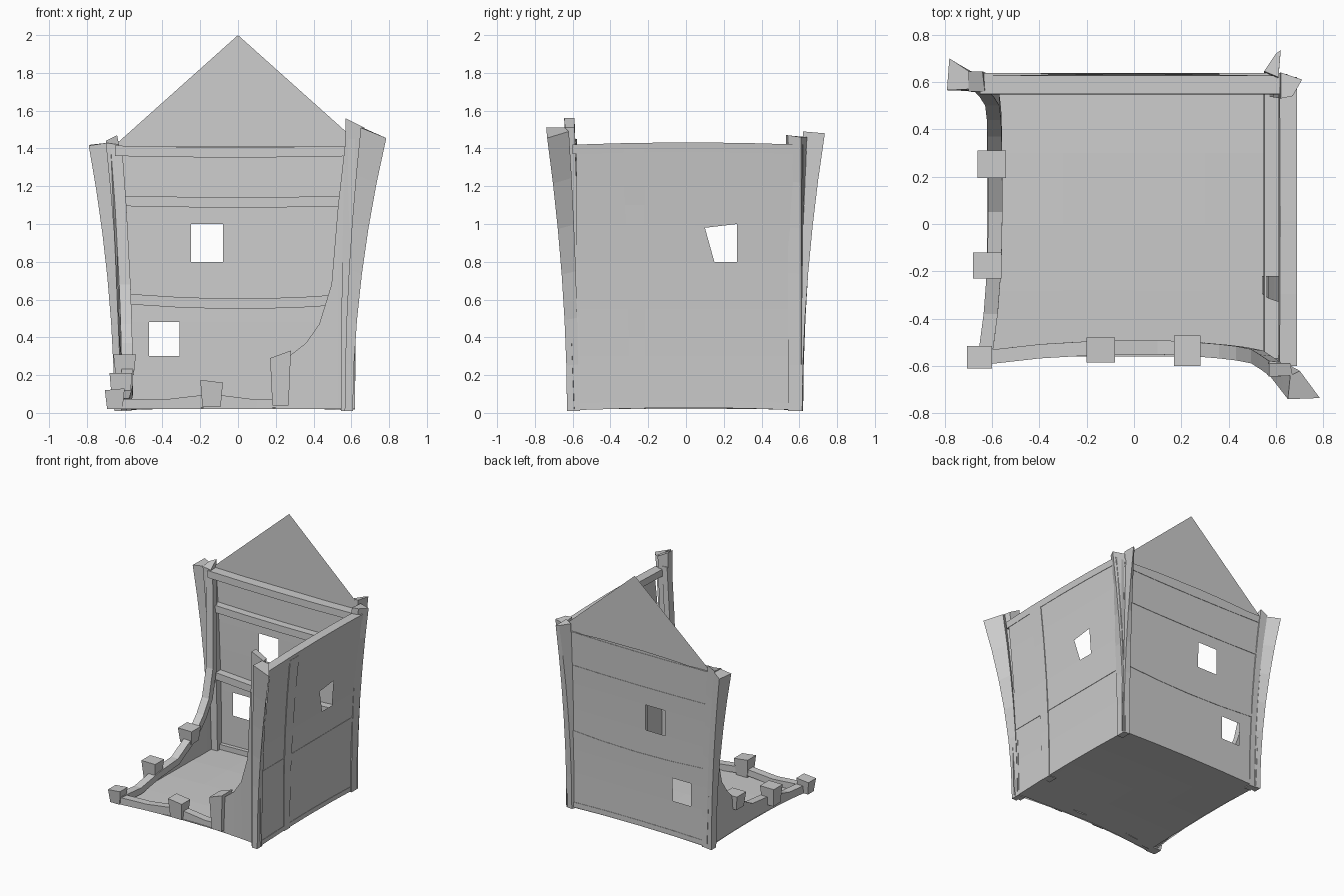
import bpy, bmesh
from mathutils import Vector

if "Cube" in bpy.data.objects:
    bpy.data.objects.remove(bpy.data.objects["Cube"])

H = 1.42


def finish(name, bm):
    me = bpy.data.meshes.new(name)
    bm.to_mesh(me)
    bm.free()
    ob = bpy.data.objects.new(name, me)
    bpy.context.collection.objects.link(ob)
    return ob


# Solid lofted through rings of points
def loft(name, rings):
    bm = bmesh.new()
    vs = [[bm.verts.new(p) for p in r] for r in rings]
    n = len(vs[0])
    for a, b in zip(vs, vs[1:]):
        for i in range(n):
            bm.faces.new((a[i], a[(i + 1) % n], b[(i + 1) % n], b[i]))
    bm.faces.new(vs[0][::-1])
    bm.faces.new(vs[-1])
    bmesh.ops.recalc_face_normals(bm, faces=bm.faces)
    return finish(name, bm)


# Thin sheet on a grid, with cells left open as windows
def sheet(name, us, zs, place, holes=()):
    bm = bmesh.new()
    g = [[bm.verts.new(place(u, z)) for z in zs] for u in us]
    for i in range(len(us) - 1):
        for j in range(len(zs) - 1):
            if (i, j) not in holes:
                bm.faces.new((g[i][j], g[i + 1][j], g[i + 1][j + 1], g[i][j + 1]))
    return finish(name, bm)


# Wall surfaces: u runs along the wall, d is depth inwards
def back(u, z, d=0):
    return Vector((u, 0.605 + 0.03 * (z / H) ** 2 - d, z))


def right(u, z, d=0):
    return Vector((0.60 + 0.085 * (z / H) ** 2 - d, u, z))


def left(u, z, d=0):
    return Vector((-0.615 - 0.05 * (u / 0.6) ** 2 * (u < 0) - 0.06 * (z / H) ** 2 + d, u, z))


def front(u, z, d=0):
    return Vector((u, -0.55 - 0.04 * (u / 0.6) ** 2 - 0.05 * (z / H) ** 2 + d, z))


def arch(u, z):
    return z + 0.02 * (1 - (u / 0.6) ** 2) if z < 0.05 or z > 1.4 else z


# Floor
sheet("floor", [-0.62, -0.3, 0, 0.3, 0.6], [-0.56, -0.28, 0, 0.3, 0.605],
      lambda u, v: Vector((u, v, 0.015 + 0.025 * (1 - (u / 0.6) ** 2 * 0.5 - (v / 0.6) ** 2 * 0.5))))

# Full-height walls with window openings
sheet("back_wall", [-0.62, -0.47, -0.31, -0.25, -0.08, 0.3, 0.62],
      [0.02, 0.3, 0.48, 0.8, 1.0, 1.2, 1.41],
      lambda u, z: back(u * (1 + 0.05 * (z / H) ** 2) if abs(u) > 0.6 else u, arch(u, z)),
      {(1, 1), (3, 3)})


def right_place(u, z):
    if (u, z) == (0.15, 1.0):
        return right(0.10, 0.98)
    return right(u, arch(u, z))


sheet("right_wall", [-0.58, -0.3, 0, 0.15, 0.27, 0.62],
      [0.02, 0.3, 0.55, 0.8, 1.0, 1.2, 1.41], right_place, {(3, 3)})

# Gable
bm = bmesh.new()
bm.faces.new([bm.verts.new(p) for p in
              [(-0.66, 0.625, 1.41), (0.66, 0.625, 1.41), (0, 0.637, 2.0)]])
finish("gable", bm)


# Horizontal timbers, sagging slightly at the middle
def timber(name, place, u0, u1, z0, z1, depth, sag):
    rings = []
    for k in range(5):
        t = k / 4
        u = u0 + (u1 - u0) * t
        s = -sag * 4 * t * (1 - t)
        rings.append([place(u, z0 + s, -0.003), place(u, z1 + s, -0.003),
                      place(u, z1 + s, depth), place(u, z0 + s, depth)])
    loft(name, rings)


timber("back_beam_top", back, -0.65, 0.62, 1.36, 1.415, 0.085, 0.008)
timber("back_beam_upper", back, -0.62, 0.62, 1.095, 1.15, 0.06, 0.008)
timber("back_beam_mid", back, -0.58, 0.6, 0.575, 0.63, 0.06, 0.025)
timber("back_beam_low", back, -0.6, 0.6, 0.02, 0.06, 0.03, -0.01)
timber("right_beam_top", right, -0.6, 0.62, 1.37, 1.42, 0.07, -0.012)
timber("right_beam_mid", right, -0.58, 0.6, 0.55, 0.605, 0.065, 0)
timber("right_beam_low", right, -0.58, 0.6, 0.015, 0.05, 0.03, -0.012)

# Vertical stud on the right wall
loft("right_stud", [[right(u, z, d) for u, d in
                     ((-0.29 - 0.03 * z, -0.005), (-0.22, -0.005), (-0.22, 0.06), (-0.29 - 0.03 * z, 0.06))]
                    for z in (0.02, 0.4, 0.8, 1.1, 1.4)])

# Low broken walls: swept rail on top of a sheet
left_path = [(-0.58, 0.08), (-0.38, 0.08), (-0.18, 0.13), (0.05, 0.15), (0.2, 0.23), (0.3, 0.3), (0.37, 0.37),
             (0.44, 0.47), (0.5, 0.68), (0.535, 1.1), (0.56, 1.40)]
front_path = [(-0.62, 0.075), (-0.4, 0.07), (-0.14, 0.1), (0.1, 0.07), (0.2, 0.075), (0.27, 0.30), (0.36, 0.37),
              (0.43, 0.47), (0.495, 0.68), (0.53, 1.1), (0.57, 1.45)]
for name, place, path in (("left", left, left_path), ("front", front, front_path)):
    rings = []
    for i, (u, z) in enumerate(path):
        a, b = path[max(i - 1, 0)], path[min(i + 1, len(path) - 1)]
        t = Vector((b[0] - a[0], b[1] - a[1])).normalized()
        lu, lz = u + t.y * 0.05, max(z - t.x * 0.05, 0.02)
        rings.append([place(u, z, 0), place(u, z, 0.06), place(lu, lz, 0.06), place(lu, lz, 0)])
    loft(name + "_rail", rings)
    us = path + [(0.62, path[-1][1])]
    bm = bmesh.new()
    cols = [(bm.verts.new(place(u, 0.02)), bm.verts.new(place(u, z))) for u, z in us]
    for a, b in zip(cols, cols[1:]):
        bm.faces.new((a[0], b[0], b[1], a[1]))
    finish(name + "_low_wall", bm)


# Stubby tapered blocks along the rails
def block(name, x0, x1, y0, y1, z0, z1, tilt=0.0):
    c = 0.012
    low = [(x0 + c, y0 + c, z0), (x1 - c, y0 + c, z0), (x1 - c, y1 - c, z0), (x0 + c, y1 - c, z0)]
    top = [(x0, y0, z1 - tilt), (x1, y0, z1), (x1, y1, z1), (x0, y1, z1 - tilt)]
    loft(name, [low, top])


block("corner_block", -0.705, -0.6, -0.61, -0.515, 0.02, 0.13, 0.01)
block("left_block_near", -0.68, -0.56, -0.23, -0.12, 0.07, 0.21)
block("left_block_far", -0.66, -0.54, 0.195, 0.31, 0.2, 0.31)
block("front_block_mid", -0.2, -0.08, -0.585, -0.48, 0.03, 0.16, -0.015)
block("front_block_tall", 0.17, 0.28, -0.6, -0.47, 0.04, 0.33, 0.04)


# Corner posts: boards flaring outwards from a bottom quad to a top quad
def post(name, bottom, top, ztops, z0=0.01):
    rings = []
    for k in range(7):
        t = k / 6
        rings.append([(b[0] + (q[0] - b[0]) * t ** 1.9, b[1] + (q[1] - b[1]) * t ** 1.9,
                       z0 + (zt - z0) * t) for b, q, zt in zip(bottom, top, ztops)])
    loft(name, rings)


post("front_right_post_outer", [(0.57, -0.59), (0.565, -0.63), (0.608, -0.63), (0.608, -0.57)],
     [(0.66, -0.64), (0.65, -0.74), (0.785, -0.735), (0.70, -0.62)], (1.51, 1.51, 1.455, 1.49))
post("front_right_post_inner", [(0.545, -0.56), (0.545, -0.61), (0.605, -0.61), (0.605, -0.56)],
     [(0.57, -0.59), (0.57, -0.645), (0.67, -0.64), (0.66, -0.59)], (1.56, 1.56, 1.51, 1.51))
post("back_left_post_outer", [(-0.61, 0.57), (-0.655, 0.56), (-0.655, 0.62), (-0.61, 0.615)],
     [(-0.69, 0.57), (-0.79, 0.565), (-0.78, 0.70), (-0.69, 0.64)], (1.43, 1.415, 1.42, 1.43))
post("back_left_post_inner", [(-0.565, 0.55), (-0.62, 0.55), (-0.62, 0.61), (-0.565, 0.61)],
     [(-0.63, 0.56), (-0.70, 0.56), (-0.70, 0.645), (-0.64, 0.645)], (1.42, 1.43, 1.44, 1.47))
post("back_right_post_outer", [(0.55, 0.60), (0.60, 0.58), (0.61, 0.615), (0.56, 0.62)],
     [(0.55, 0.645), (0.61, 0.62), (0.62, 0.735), (0.60, 0.72)], (1.48, 1.49, 1.48, 1.48))
post("back_right_post_side", [(0.56, 0.54), (0.61, 0.54), (0.61, 0.61), (0.56, 0.61)],
     [(0.62, 0.53), (0.67, 0.54), (0.71, 0.61), (0.62, 0.64)], (1.47, 1.47, 1.46, 1.46))
